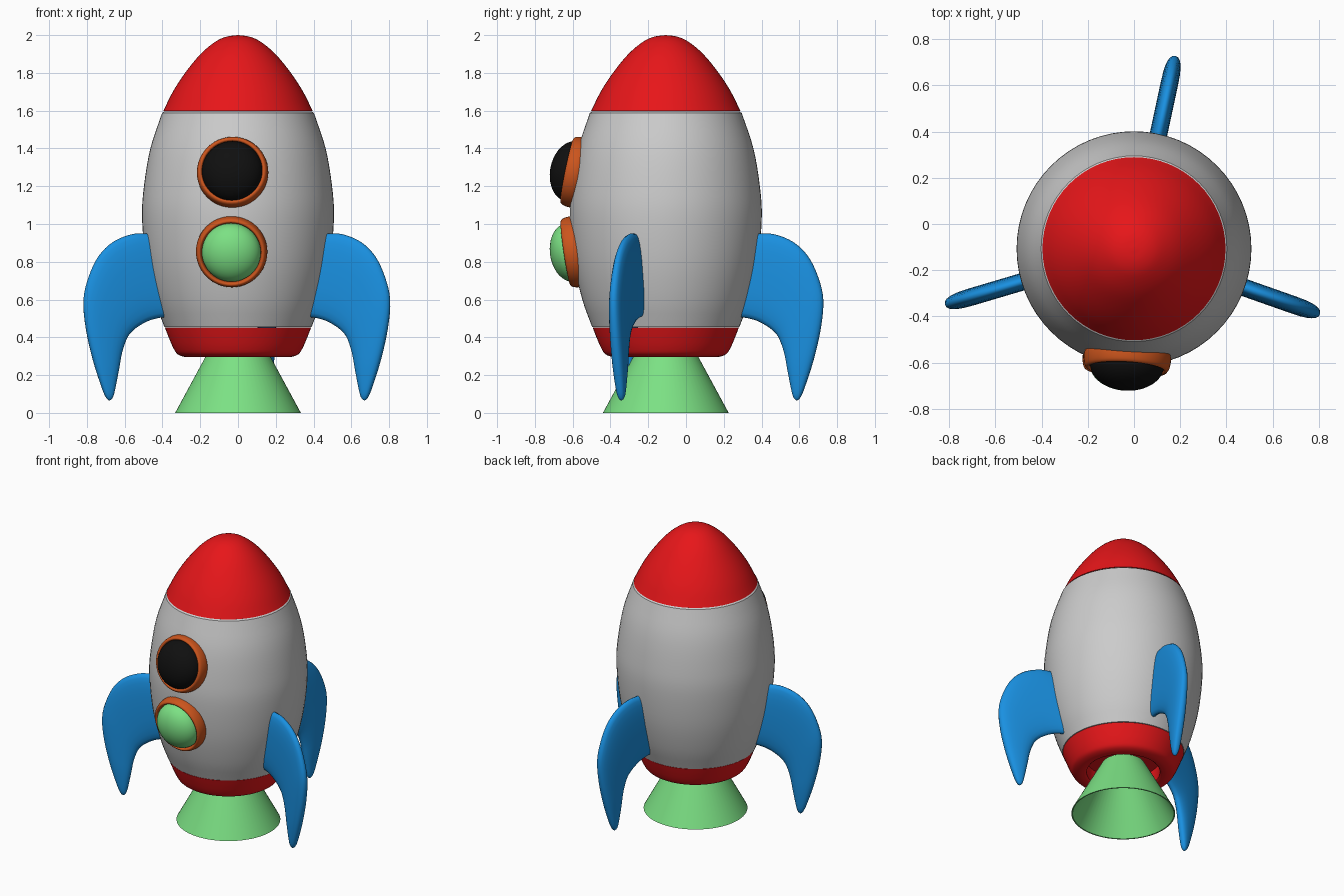
import bpy, bmesh, math
from mathutils import Vector, Matrix

if "Cube" in bpy.data.objects:
    bpy.data.objects.remove(bpy.data.objects["Cube"])

AXIS = Vector((0.0, -0.107, 0.0))


def material(name, rgb):
    m = bpy.data.materials.new(name)
    m.diffuse_color = (*rgb, 1)
    m.use_nodes = True
    m.node_tree.nodes["Principled BSDF"].inputs["Base Color"].default_value = m.diffuse_color
    return m


RED = material("red", (0.8, 0.008, 0.01))
BLUE = material("blue", (0.01, 0.28, 0.75))
GREEN = material("green", (0.2, 0.75, 0.23))
ORANGE = material("orange", (0.6, 0.09, 0.012))
BLACK = material("black", (0.005, 0.005, 0.005))


def spline(pts, steps=4):
    """Smooth curve through the given points (Catmull-Rom)."""
    p = [Vector(q) for q in pts]
    p = [2 * p[0] - p[1]] + p + [2 * p[-1] - p[-2]]
    out = []
    for i in range(1, len(p) - 2):
        a, b, c, d = p[i - 1:i + 3]
        for s in range(steps):
            t = s / steps
            out.append(0.5 * (2 * b + (c - a) * t + (2 * a - 5 * b + 4 * c - d) * t ** 2
                              + (3 * b - a - 3 * c + d) * t ** 3))
    return out + [p[-2]]


def finish(name, bm, mat, matrix, angle=35):
    bmesh.ops.remove_doubles(bm, verts=bm.verts, dist=1e-5)
    bmesh.ops.recalc_face_normals(bm, faces=bm.faces)
    me = bpy.data.meshes.new(name)
    bm.to_mesh(me)
    bm.free()
    ob = bpy.data.objects.new(name, me)
    bpy.context.collection.objects.link(ob)
    ob.matrix_world = matrix
    if mat:
        me.materials.append(mat)
    bpy.ops.object.select_all(action='DESELECT')
    ob.select_set(True)
    bpy.context.view_layer.objects.active = ob
    bpy.ops.object.shade_smooth_by_angle(angle=math.radians(angle))
    return ob


def loft(bm, rings):
    """Skin a list of closed rings of points."""
    loops = [[bm.verts.new(p) for p in r] for r in rings]
    for a, b in zip(loops, loops[1:]):
        n = len(a)
        for i in range(n):
            j = (i + 1) % n
            bm.faces.new((a[i], a[j], b[j], b[i]))
    return loops


def lathe(name, profile, mat, matrix=Matrix.Translation(AXIS), n=64):
    """Turn an (r, z) profile round the local z axis."""
    bm = bmesh.new()
    ang = [2 * math.pi * i / n for i in range(n)]
    loft(bm, [[(r * math.cos(a), r * math.sin(a), z) for a in ang] for r, z in profile])
    return finish(name, bm, mat, matrix)


# Hull, nose, base ring and nozzle
lathe("hull", [(0.34, 0.455)] + spline([(0.39, 0.455), (0.442, 0.6), (0.487, 0.8), (0.508, 1.03),
      (0.498, 1.2), (0.464, 1.4), (0.402, 1.588)]) + [(0.392, 1.595), (0.34, 1.595)], None)
lathe("nose_cone", [(0.34, 1.597)] + spline([(0.396, 1.597), (0.345, 1.7), (0.28, 1.8), (0.198, 1.9),
      (0.12, 1.965), (0.06, 1.992), (0.0, 2.0)]), RED)
lathe("base_ring", [(0.34, 0.452)] + spline([(0.387, 0.452), (0.367, 0.4), (0.343, 0.345), (0.32, 0.311),
      (0.28, 0.296), (0.245, 0.297)]) + [(0.235, 0.305), (0.235, 0.4), (0.0, 0.4)], RED)
lathe("nozzle", [(0.0, 0.36), (0.138, 0.36), (0.333, 0.0), (0.325, 0.0), (0.13, 0.352), (0.0, 0.352)], GREEN)


# Portholes: rounded frame with a domed pane, facing along the hull normal
def porthole(name, centre, tilt, pane_mat, radius, bulge):
    yaw = math.radians(-3.5)
    t = math.radians(tilt)
    normal = Vector((math.sin(yaw) * math.cos(t), -math.cos(yaw) * math.cos(t), math.sin(t)))
    m = Matrix.Translation(centre) @ normal.to_track_quat('Z', 'Y').to_matrix().to_4x4()
    lathe(name + "_frame", spline([(0.155, -0.05), (0.156, 0.0), (0.162, 0.024), (0.172, 0.028),
          (0.182, 0.018), (0.188, -0.005), (0.189, -0.03), (0.184, -0.05)]) + [(0.155, -0.05)], ORANGE, m, 48)
    dome = [(radius * math.cos(k * math.pi / 24), 0.005 + bulge * math.sin(k * math.pi / 24)) for k in range(13)]
    lathe(name + "_pane", [(radius, -0.03)] + dome, pane_mat, m, 48)


porthole("upper_porthole", (-0.03, -0.602, 1.278), 11.5, BLACK, 0.161, 0.112)
porthole("lower_porthole", (-0.035, -0.609, 0.85), -8.5, GREEN, 0.156, 0.106)

# Fins: rounded sections swept from the root down to the tip, as (radius, height)
OUTER = [(0.44, 0.945), (0.51, 0.949), (0.59, 0.945), (0.69, 0.905), (0.77, 0.83), (0.825, 0.72), (0.853, 0.6),
         (0.84, 0.45), (0.80, 0.28), (0.75, 0.13), (0.727, 0.08), (0.711, 0.065)]
INNER = [(0.36, 0.51), (0.41, 0.506), (0.45, 0.5), (0.495, 0.487), (0.535, 0.467), (0.575, 0.44), (0.61, 0.4),
         (0.64, 0.32), (0.66, 0.22), (0.683, 0.11), (0.695, 0.077), (0.709, 0.065)]
THICK = [(0.038, 0)] * 7 + [(0.037, 0), (0.034, 0), (0.024, 0), (0.014, 0), (0.002, 0)]


def fin(name, degrees, n=24):
    bm = bmesh.new()
    rings = []
    for o, i, th in zip(spline(OUTER), spline(INNER), spline(THICK)):
        mid, half = (o + i) / 2, (o - i) / 2
        ring = []
        for k in range(n):
            c, s = math.cos(2 * math.pi * k / n), math.sin(2 * math.pi * k / n)
            p = mid + half * math.copysign(abs(c) ** 0.8, c)
            ring.append((p.x, th.x * math.copysign(abs(s) ** 0.8, s), p.y))
        rings.append(ring)
    loops = loft(bm, rings)
    bm.faces.new(loops[0])
    bm.faces.new(loops[-1])
    finish(name, bm, BLUE, Matrix.Translation(AXIS) @ Matrix.Rotation(math.radians(degrees), 4, 'Z'), 60)


fin("right_fin", -19.4)
fin("left_fin", 196.5)
fin("back_fin", 77.9)
